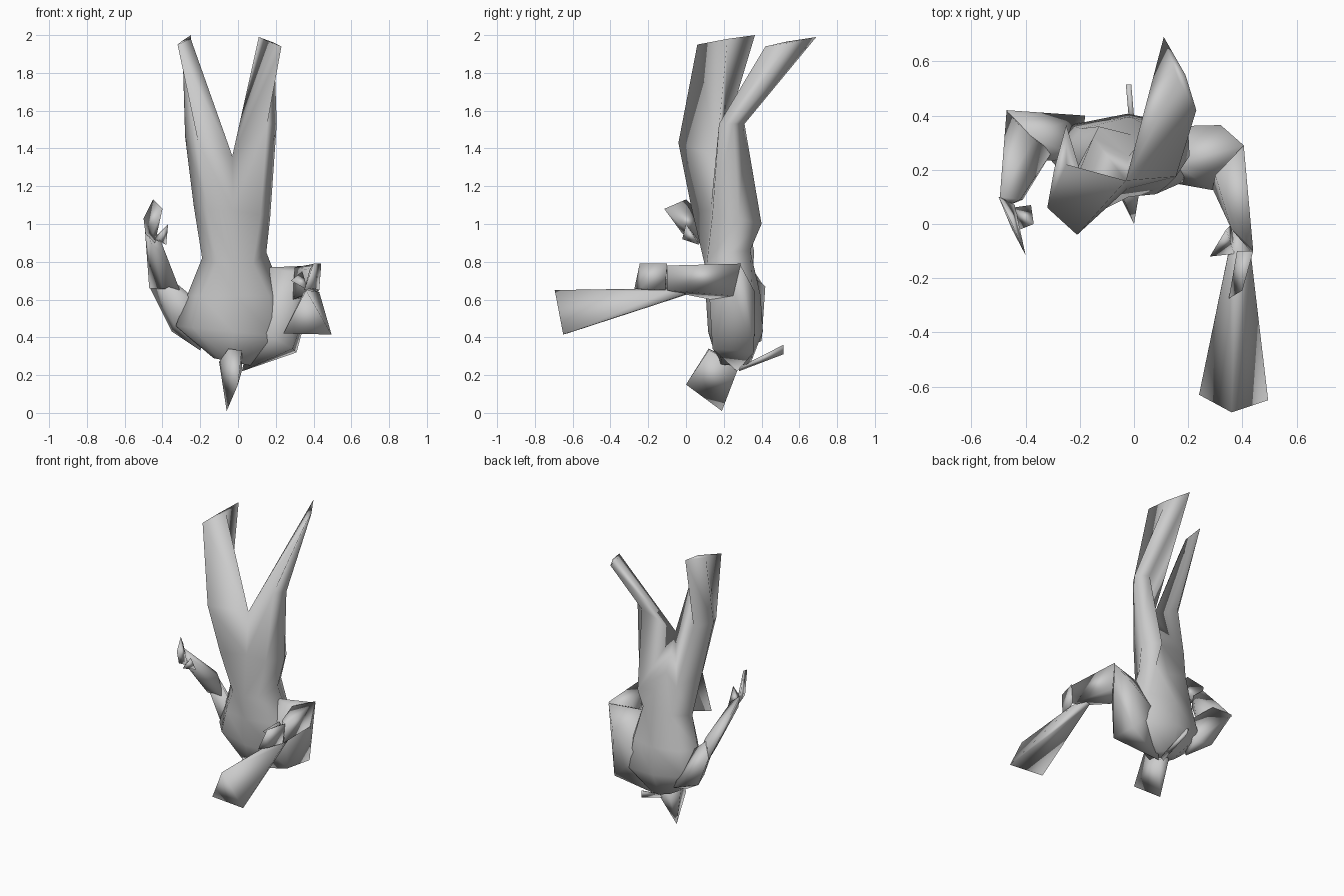
import bpy, bmesh, math


def finish(name, bm):
    bmesh.ops.remove_doubles(bm, verts=bm.verts[:], dist=0.0005)
    bmesh.ops.recalc_face_normals(bm, faces=bm.faces[:])
    for f in bm.faces:
        f.smooth = True
    mesh = bpy.data.meshes.new(name)
    bm.to_mesh(mesh)
    bm.free()
    ob = bpy.data.objects.new(name, mesh)
    bpy.context.collection.objects.link(ob)
    return ob


def skin(bm, rings, cap=True, closed=True):
    """Skin between matching rings of points, capping the last one."""
    vr = [[bm.verts.new(p) for p in r] for r in rings]
    n = len(rings[0])
    for a, b in zip(vr, vr[1:]):
        for i in range(n if closed else n - 1):
            j = (i + 1) % n
            bm.faces.new((a[i], a[j], b[j], b[i]))
    if cap:
        bm.faces.new(vr[-1])


def hull(name, pts):
    """Smooth-shaded convex chunk around a few corner points."""
    bm = bmesh.new()
    for p in pts:
        bm.verts.new(p)
    bmesh.ops.convex_hull(bm, input=bm.verts[:])
    loose = [v for v in bm.verts if not v.link_faces]
    bmesh.ops.delete(bm, geom=loose, context='VERTS')
    return finish(name, bm)


def oval(cx, cy, z, rx, ry, tilt=0.0, n=8):
    """Ring starting at the front centre."""
    out = []
    for i in range(n):
        a = 2 * math.pi * i / n - math.pi / 2
        out.append((cx + rx * math.cos(a), cy + ry * math.sin(a), z + tilt * math.cos(a)))
    return out


# robe: two raised legs welded along a centre seam (seam, front, outer, back, groove)
seam, groove = (-.02, .10, .78), (-.01, .33, .84)
mid_seam, mid_groove = (-.025, .13, 1.07), (-.02, .25, 1.1)
crotch = (-.03, .16, 1.36)
left_hip = [seam, (-.11, .10, .79), (-.19, .20, .82), (-.13, .36, .86), groove]
right_hip = [seam, (.08, .11, .79), (.15, .23, .85), (.10, .34, .86), groove]
left_knee = [crotch, (-.21, -.04, 1.43), (-.28, .09, 1.46), (-.20, .20, 1.45), crotch]
right_knee = [crotch, (.155, .175, 1.53), (.205, .25, 1.53), (.13, .31, 1.53), crotch]

body = bmesh.new()
skin(body, [left_hip,
            [mid_seam, (-.16, .03, 1.08), (-.235, .16, 1.10), (-.15, .32, 1.05), mid_groove],
            left_knee], cap=False, closed=False)
skin(body, [right_hip,
            [mid_seam, (.12, .14, 1.05), (.17, .28, 1.03), (.10, .40, 1.0), mid_groove],
            right_knee], cap=False, closed=False)
# leg ends, flattened to an edge
skin(body, [left_knee[:4], [(-.25, .22, 1.98), (-.32, .06, 1.95), (-.295, .20, 1.97),
                            (-.25, .365, 2.0)]])
skin(body, [right_knee[:4], [(.165, .53, 1.965), (.23, .42, 1.94), (.19, .55, 1.96),
                             (.11, .69, 1.99)]])
# torso, continuing from the hips down to the neck
waist = right_hip + left_hip[3:0:-1]
skin(body, [waist,
            oval(-.015, .25, .62, .255, .145),
            oval(-.025, .262, .43, .305, .145, -.03),
            oval(-.03, .255, .27, .10, .09, -.02)])
finish("body", body)

# head and trailing hair
hull("head", [(-.10, .20, .27), (.02, .27, .22), (0, 0, .15), (-.06, .19, .01),
              (-.05, .12, .34), (.02, .12, .33), (-.06, .28, .26)])
hull("hair_tail", [(-.01, .28, .22), (.01, .28, .24), (-.03, .515, .36),
                   (-.01, .515, .36), (-.01, .515, .31)])

# left arm, bent and reaching up
hull("left_upper_arm", [(-.18, .40, .38), (-.20, .28, .33), (-.20, .24, .58),
                        (-.35, .36, .43), (-.34, .28, .47), (-.28, .28, .60),
                        (-.47, .42, .67), (-.39, .23, .68), (-.39, .33, .74)])
hull("left_forearm", [(-.47, .42, .66), (-.40, .23, .66), (-.37, .31, .75), (-.30, .27, .63),
                      (-.42, .36, .75), (-.495, .10, 1.0), (-.41, .09, .85),
                      (-.42, .09, .94), (-.46, .07, .90)])
hull("left_fingers", [(-.50, .10, 1.03), (-.49, .10, .95), (-.44, .07, .90),
                      (-.45, 0, 1.13), (-.40, -.115, 1.08), (-.45, -.02, .95)])
hull("left_thumb", [(-.45, .06, .92), (-.38, .07, .89), (-.37, 0, 1.0), (-.42, -.02, .92)])

# right arm, elbow out and forearm pointing forward
hull("right_upper_arm", [(.31, .36, .32), (.29, .14, .34), (.02, .27, .22), (.12, .36, .50),
                         (.15, .15, .42), (.15, .22, .77), (.29, .125, .60), (.29, .19, .745),
                         (.32, .365, .64), (.405, .29, .78), (.39, .26, .62)])
hull("right_forearm", [(.405, .29, .79), (.39, .25, .62), (.30, .18, .77), (.29, .13, .60),
                       (.44, -.10, .78), (.43, -.10, .65), (.36, -.02, .63), (.36, -.02, .76)])
hull("right_fingers", [(.44, -.10, .79), (.43, -.11, .65), (.38, -.10, .76),
                       (.40, -.245, .79), (.35, -.275, .65), (.40, -.24, .66)])
hull("right_thumb", [(.36, 0, .66), (.34, -.02, .75), (.28, -.12, .70), (.37, -.11, .65)])

# flared three-sided object held in the right hand
hull("held_cone", [(.37, 0, .625), (.40, 0, .63), (.35, -.10, .64), (.43, -.10, .64),
                   (.24, -.63, .42), (.495, -.65, .415), (.36, -.695, .65), (.38, -.10, .66)])
